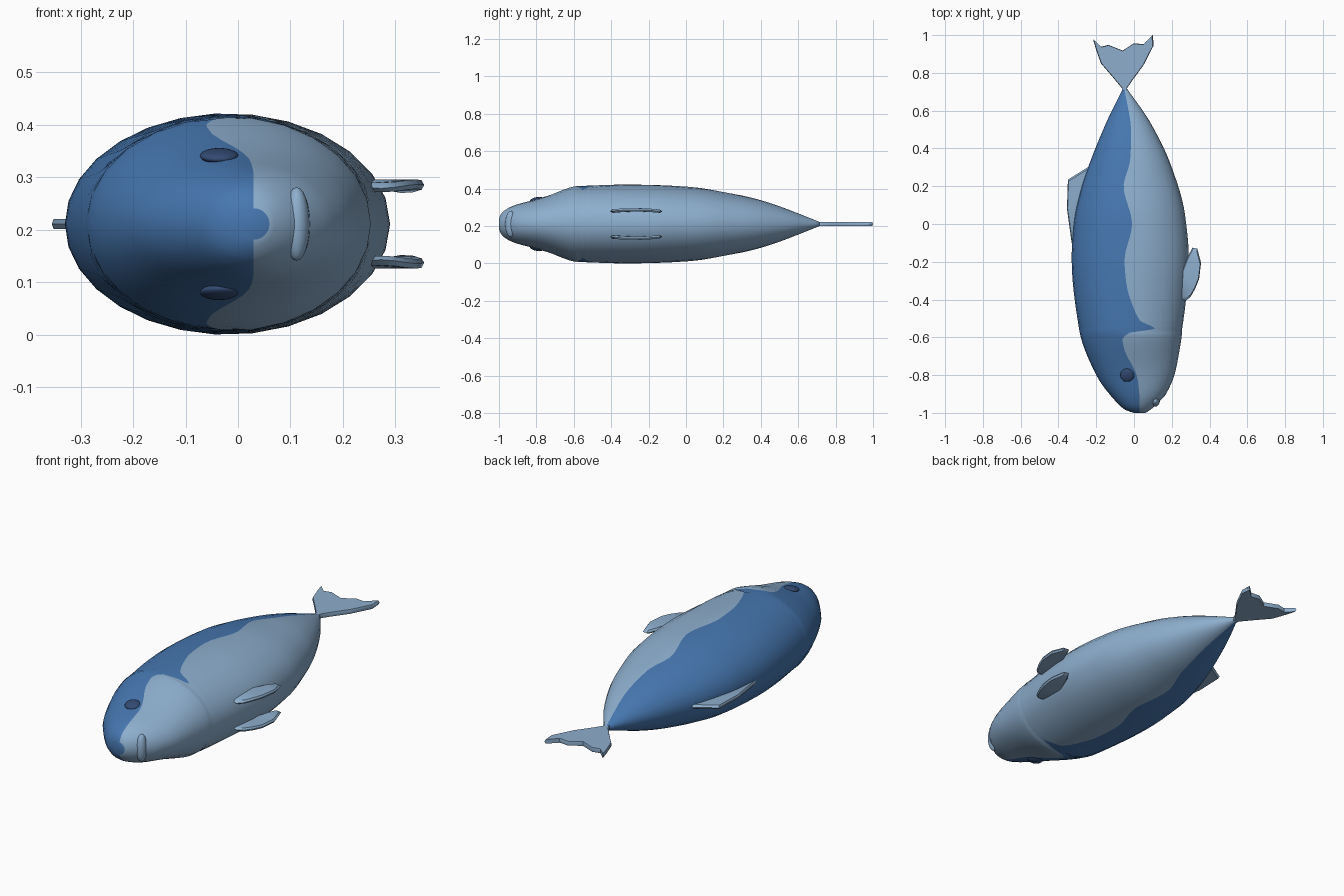
import bpy, bmesh, math
from mathutils import Vector

if "Cube" in bpy.data.objects:
    bpy.data.objects.remove(bpy.data.objects["Cube"])

ZC = 0.211  # height of the fish's plane of symmetry (it lies on its side)


def material(name, rgb):
    m = bpy.data.materials.new(name)
    lin = [((c / 255 + 0.055) / 1.055) ** 2.4 for c in rgb]
    m.diffuse_color = (*lin, 1)
    m.use_nodes = True
    m.node_tree.nodes["Principled BSDF"].inputs["Base Color"].default_value = m.diffuse_color
    return m


PALE = material("pale blue grey", (141, 174, 205))
BLUE = material("back blue", (70, 119, 176))
NAVY = material("eye navy", (50, 74, 114))


def curve(pts):
    """Monotone smooth interpolation through (y, value) points."""
    d = [(b[1] - a[1]) / (b[0] - a[0]) for a, b in zip(pts, pts[1:])]
    m = [d[0]] + [2 * p * q / (p + q) if p * q > 0 else 0
                  for p, q in zip(d, d[1:])] + [d[-1]]

    def f(y):
        i = 0
        while i < len(pts) - 2 and y > pts[i + 1][0]:
            i += 1
        h = pts[i + 1][0] - pts[i][0]
        t = min(max((y - pts[i][0]) / h, 0), 1)
        return ((2*t**3 - 3*t*t + 1) * pts[i][1] + (t**3 - 2*t*t + t) * h * m[i]
                + (3*t*t - 2*t**3) * pts[i + 1][1] + (t**3 - t*t) * h * m[i + 1])
    return f


def finish(bm, name, mats, angle=40):
    bmesh.ops.recalc_face_normals(bm, faces=bm.faces)
    me = bpy.data.meshes.new(name)
    bm.to_mesh(me)
    bm.free()
    ob = bpy.data.objects.new(name, me)
    bpy.context.collection.objects.link(ob)
    for m in mats:
        me.materials.append(m)
    bpy.ops.object.select_all(action='DESELECT')
    ob.select_set(True)
    bpy.context.view_layer.objects.active = ob
    bpy.ops.object.shade_smooth_by_angle(angle=math.radians(angle))
    return ob


# Body: rings along y; one ring vertex follows the edge of the blue back
back = curve([(-1, .0), (-.985, -.045), (-.93, -.105), (-.8, -.2), (-.56, -.29),
              (-.18, -.33), (0, -.32), (.19, -.28), (.3, -.243), (.53, -.15), (.715, -.06)])
belly = curve([(-1, .06), (-.985, .085), (-.95, .125), (-.9, .17), (-.77, .222),
               (-.62, .245), (-.4, .275), (-.18, .29), (.05, .27), (.3, .2),
               (.54, .085), (.715, -.036)])
half = curve([(-1, .03), (-.985, .06), (-.93, .096), (-.8, .132), (-.62, .188),
              (-.55, .205), (-.27, .211), (0, .2), (.3, .152), (.45, .112), (.715, .011)])
edge = curve([(-1, .03), (-.95, .03), (-.82, .02), (-.757, -.005), (-.67, -.05),
              (-.61, -.06), (-.575, -.02), (-.555, .11), (-.51, .03), (-.45, 0),
              (-.32, -.04), (-.19, -.05), (0, -.01), (.2, -.055), (.34, -.02),
              (.48, -.015), (.715, -.05)])
gill = curve([(-1, 0), (-.75, 0), (-.61, .008), (-.585, .006), (-.565, 0), (.715, 0)])
N = 7
ys = sorted({-1, -.994, -.985, -.97, -.62, -.61, -.595, -.585, -.575, -.565, -.555,
             -.54, -.52, .715} | {-.95 + .04 * i for i in range(42)})
bm = bmesh.new()
prev = None
for y in ys:
    l, r, h = back(y), belly(y), half(y)
    cx, rx = (l + r) / 2, (r - l) / 2
    tb = math.acos(max(-.9, min(.9, (edge(y) - cx) / rx)))
    th = [tb * k / N for k in range(N)]
    th += [tb + (math.pi - tb) * k / N for k in range(N + 1)]
    th += [-t for t in th[-2:0:-1]]
    ring = []
    for t in th:
        # raised gill cover on the cheeks and throat
        s = gill(y) * min(1, max(0, math.cos(t) + .25) * 3)
        z = max(-ZC, min(ZC, (h + s) * math.sin(t)))
        ring.append(bm.verts.new((cx + (rx + s * .5) * math.cos(t), y, ZC + z)))
    n = len(ring)
    if prev:
        for k in range(n):
            f = bm.faces.new((prev[k], prev[(k + 1) % n], ring[(k + 1) % n], ring[k]))
            f.material_index = 1 if N <= k < 3 * N else 0
    else:
        bm.faces.new(ring).material_index = 1
    prev = ring
bm.faces.new(prev)
finish(bm, "body", [PALE, BLUE], 60)


# Fins: flat outlines with thinned rims
def fin(name, outline, z, t, shrink=.93, bend=0):
    bm = bmesh.new()
    c = sum((Vector(p) for p in outline), Vector((0, 0))) / len(outline)

    def layer(dz, s):
        vs = []
        for p in outline:
            q = c + (Vector(p) - c) * s
            vs.append(bm.verts.new((q.x, q.y, z + dz + bend * (1 - ((q.y - c.y) / .15) ** 2))))
        return vs
    lo, mid, hi = layer(-t, shrink), layer(0, 1), layer(t, shrink)
    n = len(outline)
    for a, b in ((lo, mid), (mid, hi)):
        for i in range(n):
            bm.faces.new((a[i], a[(i + 1) % n], b[(i + 1) % n], b[i]))
    caps = [bm.faces.new(lo), bm.faces.new(hi)]
    bmesh.ops.triangulate(bm, faces=caps)
    return finish(bm, name, [PALE])


fin("tail_fin", [(-.06, .69), (-.065, .72), (-.115, .78), (-.175, .85), (-.2, .92), (-.217, .978),
                 (-.175, .938), (-.135, .948), (-.06, .918), (0, .957), (.05, .952),
                 (.1, 1), (.104, .945), (.05, .84), (-.005, .765), (-.036, .72),
                 (-.04, .69)], ZC, .011, .97)
fin("back_fin", [(-.22, .31), (-.245, .3), (-.35, .235), (-.355, .08), (-.33, -.1),
                 (-.29, -.1)], ZC, .01)
for side, name in ((1, "upper"), (-1, "lower")):
    fin(name + "_side_fin",
        [(.25, -.4), (.275, -.405), (.3, -.385), (.325, -.34), (.345, -.29), (.355, -.205),
         (.335, -.13), (.31, -.125), (.285, -.17), (.25, -.26)],
        ZC + side * .066, .009, .9, side * .01)


# Eyes and lower lip: squashed spheres
def blob(name, loc, size, mat, rot=0):
    bm = bmesh.new()
    bmesh.ops.create_uvsphere(bm, u_segments=20, v_segments=12, radius=1)
    ob = finish(bm, name, [mat], 60)
    ob.location, ob.scale, ob.rotation_euler = loc, size, (rot, 0, 0)


for side, name in ((1, "upper"), (-1, "lower")):
    blob(name + "_eye", (-.036, -.8, ZC + side * .13), (.037, .036, .013), NAVY, side * .22)
blob("lower_lip", (.112, -.937, ZC), (.025, .03, .07), PALE)
